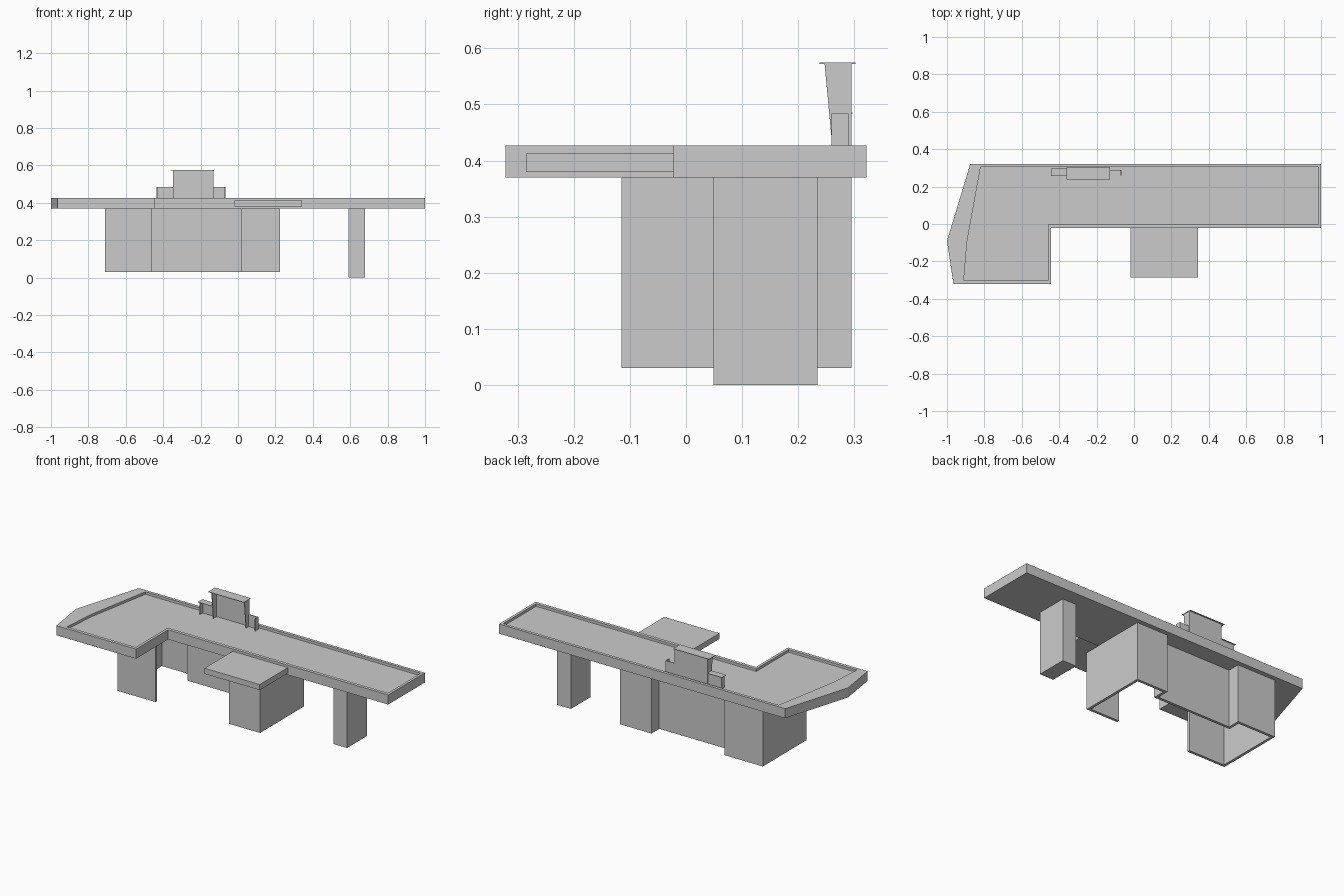
import bpy, bmesh

if "Cube" in bpy.data.objects:
    bpy.data.objects.remove(bpy.data.objects["Cube"])


def add_mesh(name, bm):
    bmesh.ops.recalc_face_normals(bm, faces=bm.faces)
    me = bpy.data.meshes.new(name)
    bm.to_mesh(me)
    bm.free()
    ob = bpy.data.objects.new(name, me)
    bpy.context.collection.objects.link(ob)
    return ob


def box(name, x0, x1, y0, y1, z0, z1):
    bm = bmesh.new()
    bmesh.ops.create_cube(bm, size=1)
    for v in bm.verts:
        v.co.x = x0 if v.co.x < 0 else x1
        v.co.y = y0 if v.co.y < 0 else y1
        v.co.z = z0 if v.co.z < 0 else z1
    return add_mesh(name, bm)


def side_plate(name, x0, x1, profile):
    """Plate with a (y, z) outline, extruded along x."""
    bm = bmesh.new()
    face = bm.faces.new([bm.verts.new((x0, y, z)) for y, z in profile])
    ext = bmesh.ops.extrude_face_region(bm, geom=[face], use_keep_orig=True)
    for v in ext["geom"]:
        if isinstance(v, bmesh.types.BMVert):
            v.co.x = x1
    return add_mesh(name, bm)


# Counter: L-shaped slab with a raised rim around a sunken top
BOTTOM, TOP, FLOOR = 0.37, 0.427, 0.412
outer = [(-0.875, 0.322), (1, 0.322), (1, -0.022), (-0.443, -0.022),
         (-0.443, -0.322), (-0.965, -0.322), (-1, -0.09)]
inner = [(-0.82, 0.304), (0.984, 0.304), (0.984, -0.002), (-0.459, -0.002),
         (-0.459, -0.302), (-0.91, -0.302), (-0.892, -0.09)]
bm = bmesh.new()
rings = [[bm.verts.new((x, y, z)) for x, y in pts]
         for pts, z in ((outer, BOTTOM), (outer, TOP), (inner, TOP), (inner, FLOOR))]
for a, b in zip(rings, rings[1:]):
    for i in range(7):
        j = (i + 1) % 7
        bm.faces.new((a[i], a[j], b[j], b[i]))
bm.faces.new(rings[0])
bm.faces.new(rings[-1])
add_mesh("counter_top", bm)

# Pull-out shelf and solid leg
box("front_shelf", -0.02, 0.342, -0.285, -0.02, 0.38, 0.413)
box("right_leg", 0.59, 0.68, 0.049, 0.234, 0, BOTTOM)

# Two hollow pedestals, open towards the knee space, joined by a back panel
Z0, T = 0.03, 0.016
YF, YB, YM = -0.115, 0.295, 0.222
for side, out_x, in_x in (("left", -0.71, -0.46), ("right", 0.225, 0.02)):
    d = T if in_x > out_x else -T
    lo, hi = min(out_x, in_x), max(out_x, in_x)
    box(side + "_pedestal_side", *sorted((out_x, out_x + d)), YF, YB, Z0, BOTTOM)
    box(side + "_pedestal_front", lo, hi, YF, YF + T, Z0, BOTTOM)
    box(side + "_pedestal_back", lo, hi, YB - T, YB, Z0, BOTTOM)
    box(side + "_pedestal_return", *sorted((in_x, in_x - d)), YM - T, YB, Z0, BOTTOM)
box("knee_panel", -0.46, 0.02, YM - T, YM, Z0, BOTTOM)

# Counter-top stand: tall centre bay with tapered sides
S = 0.004
box("stand_back", -0.348, -0.13, 0.291, 0.295, FLOOR, 0.572)
taper = [(0.262, FLOOR), (0.295, FLOOR), (0.295, 0.572), (0.247, 0.572)]
for name, x in (("left", -0.348), ("right", -0.13 - S)):
    side_plate("stand_" + name + "_side", x, x + S, taper)
box("stand_cap", -0.362, -0.128, 0.238, 0.302, 0.572, 0.575)

# Low wings either side of the stand; only the left one is capped
box("left_wing_back", -0.435, -0.348, 0.286, 0.29, FLOOR, 0.484)
box("left_wing_end", -0.435, -0.435 + S, 0.259, 0.29, FLOOR, 0.484)
box("left_wing_cap", -0.443, -0.348, 0.256, 0.297, 0.484, 0.486)
box("right_wing_back", -0.13, -0.068, 0.286, 0.29, FLOOR, 0.484)
box("right_wing_end", -0.068 - S, -0.068, 0.259, 0.29, FLOOR, 0.484)
